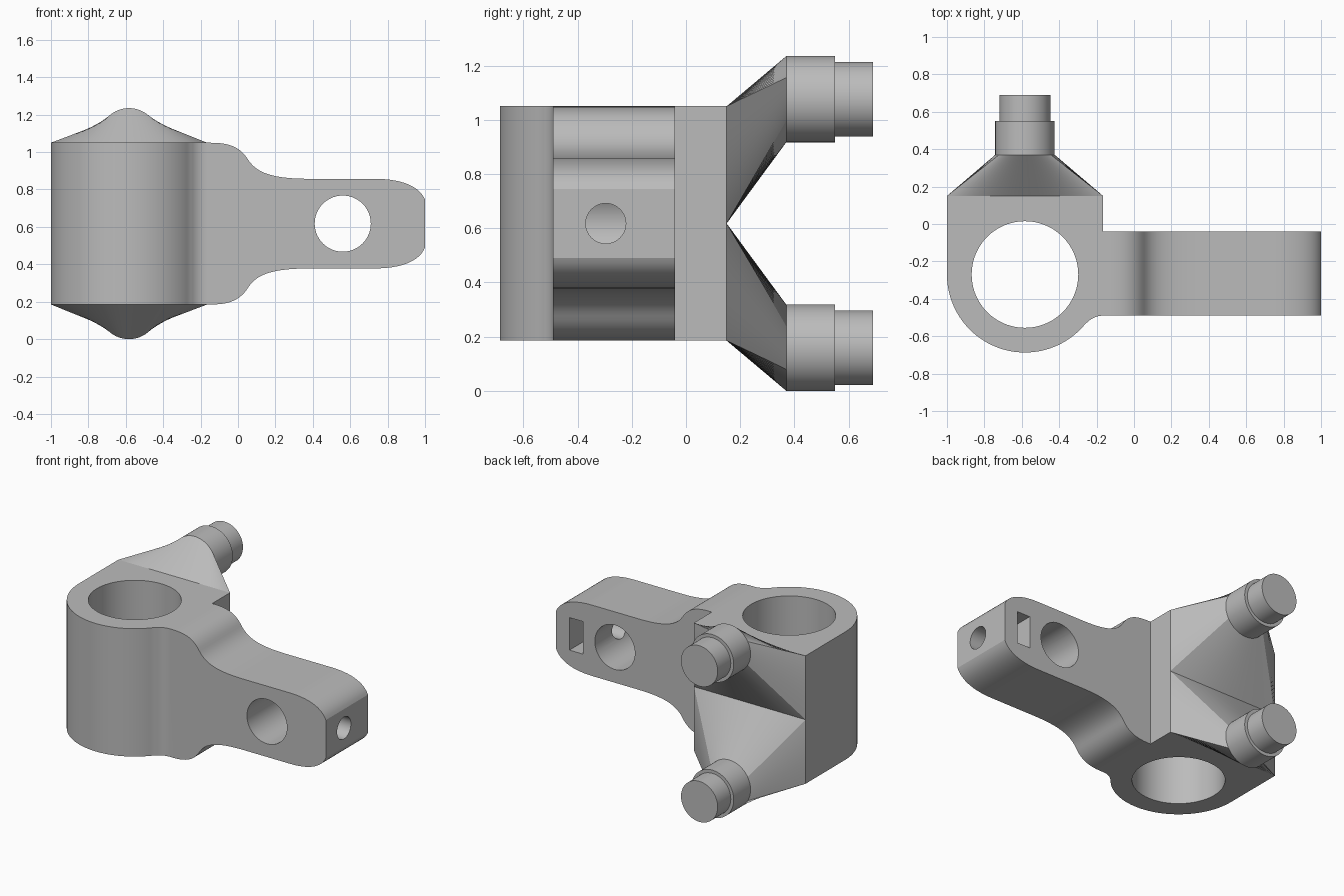
import bpy, bmesh, math
from mathutils import Vector
from mathutils.geometry import interpolate_bezier

MID = 0.6175             # height of the symmetry plane
LOW, HIGH = 0.185, 1.05  # hub bottom and top
LEFT, RIGHT, BACK = -1.0, -0.165, 0.15
HUB_X, HUB_Y, HUB_R = -0.583, -0.27, 0.417
ARM_FRONT, ARM_BACK = -0.49, -0.04

cube = bpy.data.objects.get("Cube")
if cube:
    bpy.data.objects.remove(cube, do_unlink=True)

steel = bpy.data.materials.new("plain_grey")
steel.use_nodes = True
GREY = (0.5, 0.5, 0.5, 1)
steel.diffuse_color = GREY
steel.node_tree.nodes["Principled BSDF"].inputs["Base Color"].default_value = GREY


def finish(name, bm):
    bmesh.ops.recalc_face_normals(bm, faces=bm.faces[:])
    mesh = bpy.data.meshes.new(name)
    bm.to_mesh(mesh)
    bm.free()
    obj = bpy.data.objects.new(name, mesh)
    bpy.context.collection.objects.link(obj)
    mesh.materials.append(steel)
    return obj


def prism(name, outline, offset):
    """Extrude a closed outline of 3D points by an offset."""
    bm = bmesh.new()
    face = bm.faces.new([bm.verts.new(p) for p in outline])
    ext = bmesh.ops.extrude_face_region(bm, geom=[face])["geom"]
    bmesh.ops.translate(bm, vec=offset, verts=[v for v in ext if isinstance(v, bmesh.types.BMVert)])
    return finish(name, bm)


def arc(cx, cy, r, start, end, n):
    angles = [math.radians(start + (end - start) * i / n) for i in range(n + 1)]
    return [(cx + r * math.cos(a), cy + r * math.sin(a)) for a in angles]


def combine(target, other, operation):
    mod = target.modifiers.new("combine", "BOOLEAN")
    mod.operation, mod.object, mod.solver = operation, other, "EXACT"
    bpy.context.view_layer.objects.active = target
    bpy.ops.object.modifier_apply(modifier=mod.name)
    bpy.data.objects.remove(other, do_unlink=True)


def smooth(obj):
    bpy.ops.object.select_all(action="DESELECT")
    obj.select_set(True)
    bpy.context.view_layer.objects.active = obj
    bpy.ops.object.shade_smooth_by_angle(angle=math.radians(25))


# Hub: round at the front, square at the back, with a fillet into the arm
blend_r = 0.118
blend_y = ARM_FRONT - blend_r
touch = math.degrees(math.atan2(blend_y - HUB_Y, RIGHT - HUB_X))
outline = [(RIGHT, BACK), (LEFT, BACK)]
outline += arc(HUB_X, HUB_Y, HUB_R, 180, 360 + touch, 48)
outline += arc(RIGHT, blend_y, blend_r, 180 + touch, 90, 10)[1:]
hub = prism("hub_and_arm", [(x, y, LOW) for x, y in outline], (0, 0, HIGH - LOW))

# Arm: upper edge curve, mirrored about the middle height
curves = [
    [(-0.15, 1.05), (-0.05, 1.05), (0.01, 1.03), (0.055, 0.958)],
    [(0.055, 0.958), (0.1, 0.89), (0.18, 0.857), (0.385, 0.857)],
    [(0.73, 0.857), (0.87, 0.857), (0.97, 0.82), (1.0, 0.745)],
]
upper = [Vector((RIGHT, HIGH))]
for curve in curves:
    for p in interpolate_bezier(*[Vector(c) for c in curve], 14):
        p = Vector(p[:2])
        if (p - upper[-1]).length > 1e-4:
            upper.append(p)
profile = [(p.x, p.y) for p in upper]
profile += [(x, 2 * MID - z) for x, z in reversed(profile)]
arm = prism("arm", [(x, ARM_FRONT, z) for x, z in profile], (0, ARM_BACK - ARM_FRONT, 0))
combine(hub, arm, "UNION")

# Bores: vertical hub bore, cross hole, end bolt hole and nut slot
bore = [(x, y, 0) for x, y in arc(HUB_X, HUB_Y, 0.285, 0, 360, 72)[:-1]]
combine(hub, prism("hub_bore", bore, (0, 0, 1.5)), "DIFFERENCE")
cross = [(x, -0.8, z) for x, z in arc(0.56, MID, 0.15, 0, 360, 56)[:-1]]
combine(hub, prism("cross_hole", cross, (0, 1, 0)), "DIFFERENCE")
bolt = [(0.56, y, z) for y, z in arc(-0.296, MID, 0.074, 0, 360, 40)[:-1]]
combine(hub, prism("bolt_hole", bolt, (0.6, 0, 0)), "DIFFERENCE")
slot = [(x, -0.405, MID + s) for x, s in ((0.8, -0.11), (0.9, -0.11), (0.9, 0.11), (0.8, 0.11))]
combine(hub, prism("nut_slot", slot, (0, 0.6, 0)), "DIFFERENCE")

# Open the rear of the hub, where the two peg bases close it
bm = bmesh.new()
bm.from_mesh(hub.data)
rear = [f for f in bm.faces if all(abs(v.co.y - BACK) < 1e-4 for v in f.verts)]
bmesh.ops.delete(bm, geom=rear, context="FACES_ONLY")
bm.to_mesh(hub.data)
bm.free()
smooth(hub)


def rectangle_ring(z0, z1, wide, tall):
    """Points round a rectangle, counter-clockwise from its lower right corner."""
    corners = [(RIGHT, z0), (RIGHT, z1), (LEFT, z1), (LEFT, z0)]
    ring = []
    for i, count in enumerate((tall, wide, tall, wide)):
        a, b = Vector(corners[i]), Vector(corners[(i + 1) % 4])
        ring += [a.lerp(b, k / count) for k in range(count)]
    return [(p.x, BACK, p.y) for p in ring]


# Pegs: a square-to-round base, a collar and a thinner pin
def peg(name, z0, z1, centre_z):
    bm = bmesh.new()
    rings = [rectangle_ring(z0, z1, 32, 16)]
    for y, r in ((0.37, 0.159), (0.55, 0.159), (0.55, 0.137), (0.69, 0.137)):
        rings.append([(x, y, z) for x, z in arc(HUB_X, centre_z, r, -30, 330, 96)[:-1]])
    rings = [[bm.verts.new(p) for p in ring] for ring in rings]
    for a, b in zip(rings, rings[1:]):
        for i in range(len(a)):
            j = (i + 1) % len(a)
            bm.faces.new((a[i], a[j], b[j], b[i]))
    bm.faces.new(rings[-1])
    smooth(finish(name, bm))


peg("upper_peg", MID, HIGH, 1.076)
peg("lower_peg", LOW, MID, 0.159)
